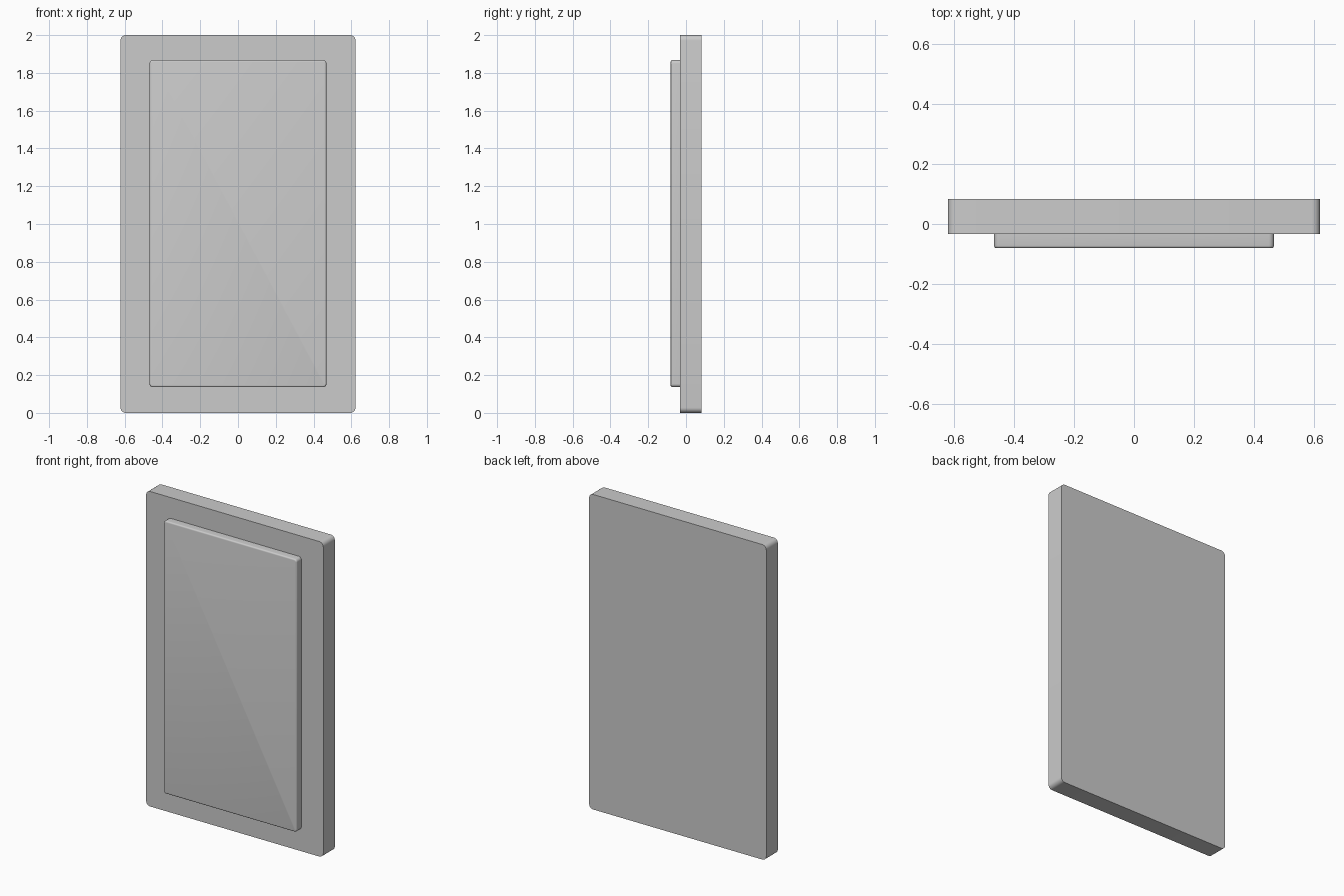
import bpy, bmesh, math

if "Cube" in bpy.data.objects:
    bpy.data.objects.remove(bpy.data.objects["Cube"])


def rounded_slab(name, half_w, z0, z1, y_front, y_back, radius, edge=0.0, seg=6):
    """Upright plate with rounded outline corners and optional soft front edge."""
    bm = bmesh.new()
    corners = [(half_w - radius, z1 - radius, 0), (-half_w + radius, z1 - radius, 90),
               (-half_w + radius, z0 + radius, 180), (half_w - radius, z0 + radius, 270)]
    # Rings of (inset, y) running from back to front
    rings = [(0.0, y_back)]
    if edge:
        for i in range(5):
            a = math.radians(90 * i / 4)
            rings.append((edge * (1 - math.cos(a)), y_front + edge * (1 - math.sin(a))))
    else:
        rings.append((0.0, y_front))
    loops = []
    for inset, y in rings:
        loop = []
        for cx, cz, start in corners:
            for i in range(seg + 1):
                a = math.radians(start + 90 * i / seg)
                r = radius - inset
                loop.append(bm.verts.new((cx + r * math.cos(a), y, cz + r * math.sin(a))))
        loops.append(loop)
    for a, b in zip(loops, loops[1:]):
        n = len(a)
        for i in range(n):
            j = (i + 1) % n
            bm.faces.new((a[i], a[j], b[j], b[i]))
    bm.faces.new(loops[0])
    bm.faces.new(loops[-1])
    bmesh.ops.recalc_face_normals(bm, faces=bm.faces[:])
    mesh = bpy.data.meshes.new(name)
    bm.to_mesh(mesh)
    bm.free()
    ob = bpy.data.objects.new(name, mesh)
    bpy.context.collection.objects.link(ob)
    bpy.ops.object.select_all(action='DESELECT')
    ob.select_set(True)
    bpy.context.view_layer.objects.active = ob
    bpy.ops.object.shade_smooth_by_angle(angle=math.radians(35))
    return ob


# Back plate with crisp front and back rims
rounded_slab("back_plate", 0.622, 0.0, 2.0, -0.033, 0.083, 0.028)

# Raised front panel with softened front edge
rounded_slab("front_panel", 0.468, 0.136, 1.868, -0.081, -0.033, 0.018, edge=0.009)
